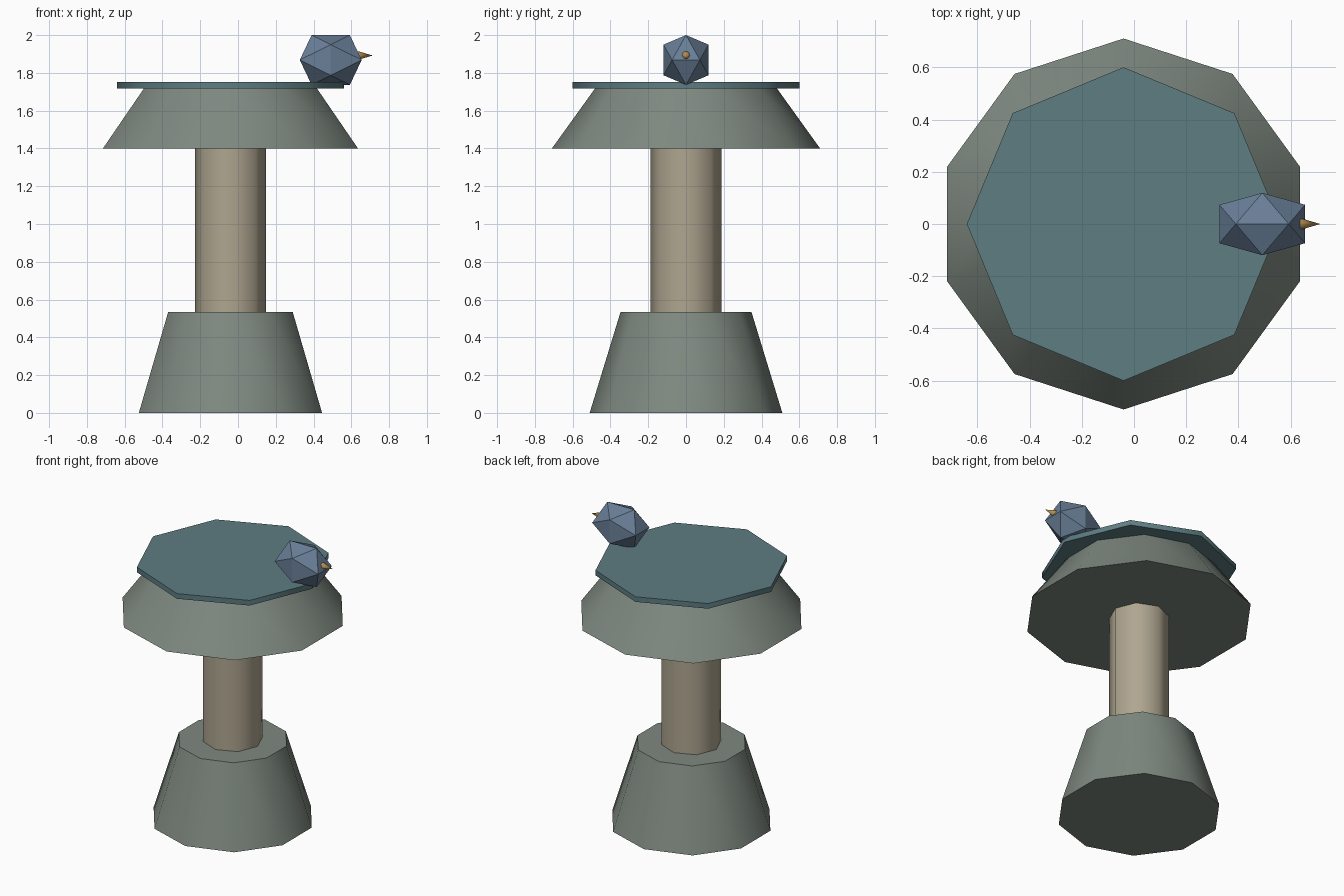
import bpy, bmesh, math
from mathutils import Matrix, Vector

if "Cube" in bpy.data.objects:
    bpy.data.objects.remove(bpy.data.objects["Cube"])

CX = -0.04  # x of the bath's axis


def material(name, rgb):
    m = bpy.data.materials.new(name)
    m.diffuse_color = (*rgb, 1)
    m.use_nodes = True
    m.node_tree.nodes["Principled BSDF"].inputs["Base Color"].default_value = m.diffuse_color
    return m


STONE = material("stone", (0.21, 0.25, 0.215))
SAND = material("sandstone", (0.43, 0.38, 0.28))
WATER = material("water", (0.11, 0.205, 0.225))
FEATHER = material("feather", (0.14, 0.21, 0.31))
HORN = material("horn", (0.48, 0.28, 0.08))


def add_object(name, bm, mat, smooth):
    mesh = bpy.data.meshes.new(name)
    bmesh.ops.recalc_face_normals(bm, faces=bm.faces)
    bm.to_mesh(mesh)
    bm.free()
    mesh.materials.append(mat)
    ob = bpy.data.objects.new(name, mesh)
    bpy.context.collection.objects.link(ob)
    if smooth:
        bpy.ops.object.select_all(action='DESELECT')
        ob.select_set(True)
        bpy.context.view_layer.objects.active = ob
        bpy.ops.object.shade_smooth_by_angle(angle=math.radians(50))
    return ob


def frustum(name, sides, r1, r2, z1, z2, mat):
    bm = bmesh.new()
    bmesh.ops.create_cone(bm, cap_ends=True, segments=sides,
                          radius1=r1, radius2=r2, depth=z2 - z1,
                          matrix=Matrix.Translation((CX, 0, (z1 + z2) / 2)))
    return add_object(name, bm, mat, True)


# Bird bath: foot, column, basin and water disc
frustum("foot", 10, 0.51, 0.347, 0.0, 0.533, STONE)
frustum("column", 8, 0.187, 0.187, 0.5, 1.42, SAND)
frustum("basin", 10, 0.71, 0.482, 1.40, 1.717, STONE)
frustum("water", 8, 0.60, 0.60, 1.717, 1.752, WATER)

# Bird body: stretched icosahedron with its edges square to the axes
phi = (1 + math.sqrt(5)) / 2
half = Vector((0.164, 0.119, 0.1315)) / phi
bm = bmesh.new()
for axis in range(3):
    for a in (-1, 1):
        for b in (-phi, phi):
            p = [0, 0, 0]
            p[axis], p[(axis + 2) % 3] = a, b
            bm.verts.new((0.491 + p[0] * half.x, p[1] * half.y,
                          1.8685 + p[2] * half.z))
bmesh.ops.convex_hull(bm, input=bm.verts[:])
add_object("bird_body", bm, FEATHER, False)

# Beak: small cone pointing along +x
bm = bmesh.new()
bmesh.ops.create_cone(bm, cap_ends=True, segments=8, radius1=0.023, radius2=0,
                      depth=0.078,
                      matrix=Matrix.Translation((0.674, 0, 1.892))
                      @ Matrix.Rotation(math.pi / 2, 4, 'Y'))
add_object("beak", bm, HORN, True)
